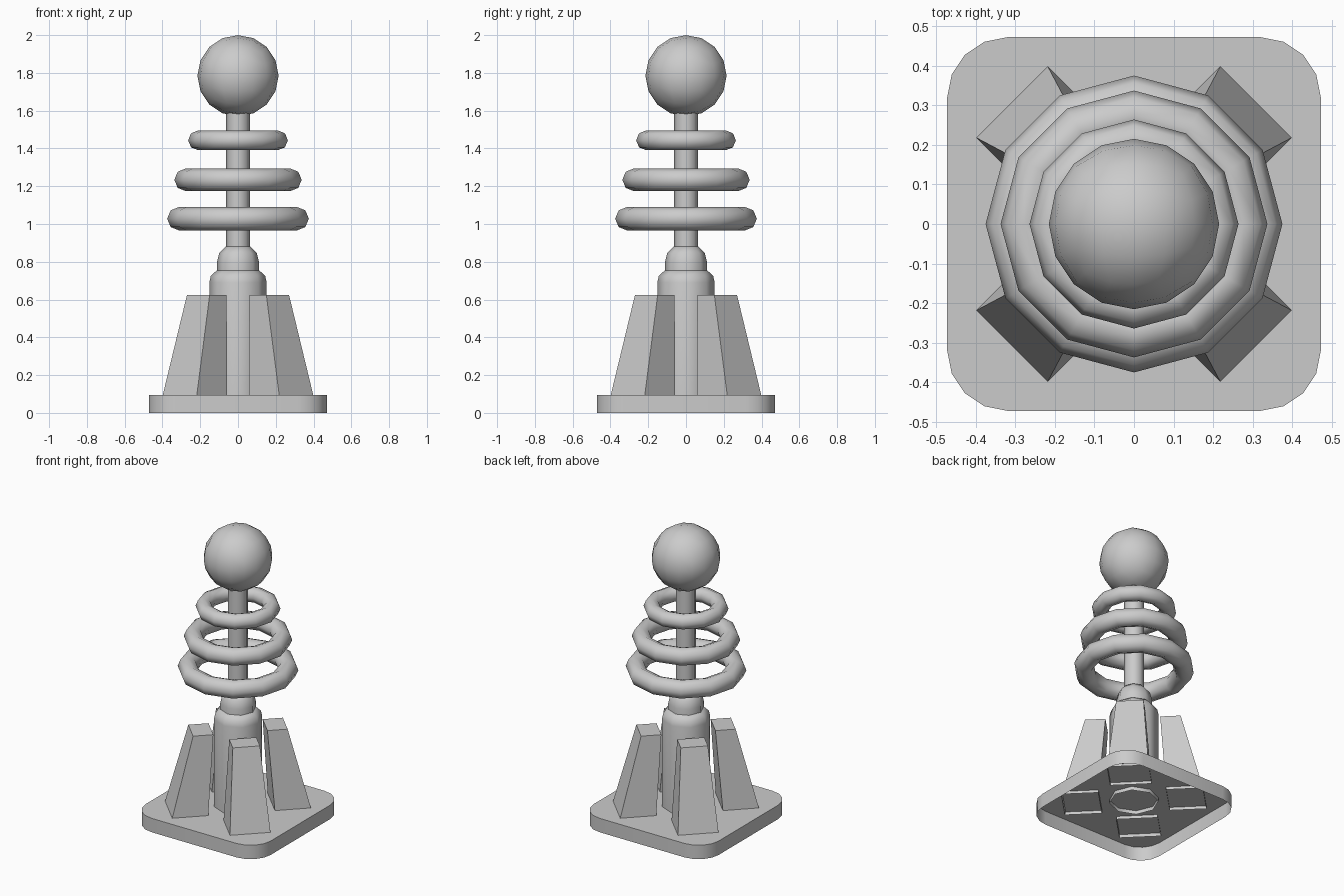
import bpy
import bmesh
from math import pi, sin, cos, tan, radians
from mathutils import Matrix, Vector

if "Cube" in bpy.data.objects:
    bpy.data.objects.remove(bpy.data.objects["Cube"])

GREY = (0.6, 0.6, 0.6, 1)
grey = bpy.data.materials.new("plain grey")
grey.use_nodes = True
grey.diffuse_color = GREY
grey.node_tree.nodes["Principled BSDF"].inputs["Base Color"].default_value = GREY


def finish(bm, name, angle):
    """Turn a bmesh into a named, shaded object."""
    bmesh.ops.recalc_face_normals(bm, faces=bm.faces)
    mesh = bpy.data.meshes.new(name)
    bm.to_mesh(mesh)
    bm.free()
    mesh.materials.append(grey)
    obj = bpy.data.objects.new(name, mesh)
    bpy.context.collection.objects.link(obj)
    bpy.ops.object.select_all(action="DESELECT")
    obj.select_set(True)
    bpy.context.view_layer.objects.active = obj
    bpy.ops.object.shade_smooth_by_angle(angle=radians(angle))
    return obj


def loft(loops, name, angle):
    """Skin rings of points from bottom to top; cap the top, leave the bottom open."""
    bm = bmesh.new()
    rings = [[bm.verts.new(p) for p in loop] for loop in loops]
    n = len(rings[0])
    for low, high in zip(rings, rings[1:]):
        for i in range(n):
            j = (i + 1) % n
            bm.faces.new((low[i], low[j], high[j], high[i]))
    bm.faces.new(rings[-1])
    return finish(bm, name, angle)


def lathe(profile, name, sides=8):
    """Revolve (radius, height) points about the z axis."""
    turns = [2 * pi * i / sides for i in range(sides)]
    return loft([[(r * cos(a), r * sin(a), z) for a in turns] for r, z in profile], name, 50)


def ring(name, outer, tube, height, major=12, minor=8):
    """A torus of the given outer radius."""
    bm = bmesh.new()
    grid = []
    for i in range(major):
        a = 2 * pi * i / major
        row = []
        for k in range(minor):
            b = 2 * pi * k / minor
            r = outer - tube + tube * cos(b)
            row.append(bm.verts.new((r * cos(a), r * sin(a), height + tube * sin(b))))
        grid.append(row)
    for i in range(major):
        a, b = grid[i], grid[(i + 1) % major]
        for k in range(minor):
            m = (k + 1) % minor
            bm.faces.new((a[k], b[k], b[m], a[m]))
    finish(bm, name, 60)


# Base: rounded square shell, open underneath
outline = []
for quarter in range(4):
    corner = Matrix.Rotation(quarter * pi / 2, 3, "Z")
    for step in range(5):
        a = step * pi / 8
        outline.append(corner @ Vector((0.32 + 0.152 * cos(a), 0.32 + 0.152 * sin(a), 0)))
loft([[(p.x, p.y, z) for p in outline] for z in (0, 0.095)], "base_plate", 30)

# Tapered diagonal legs
for side, turn in (("back_left", 45), ("back_right", 135), ("front_right", 225), ("front_left", 315)):
    rot = Matrix.Rotation(radians(turn), 3, "Z")
    loops = []
    for inner, out, half, z in ((0.211, 0.441, 0.129, 0.075), (0.17, 0.297, 0.085, 0.625)):
        section = ((inner, -half), (out, -half), (out, half), (inner, half))
        loops.append([rot @ Vector((x, y, z)) for x, y in section])
    loft(loops, side + "_leg", 10)

# Central column, collar and rod
lathe([(0.152, 0.07), (0.152, 0.69), (0.144, 0.725), (0.112, 0.755)], "column")
lathe([(0.112, 0.72), (0.112, 0.795), (0.1, 0.845), (0.066, 0.88)], "collar")
lathe([(0.063, 0.85), (0.063, 1.62)], "rod")

# Floating rings
ring("lower_ring", 0.375, 0.062, 1.028)
ring("middle_ring", 0.337, 0.06, 1.234)
ring("upper_ring", 0.264, 0.052, 1.443)

# Ball: evenly divided cube pushed out to a sphere
bm = bmesh.new()
bmesh.ops.create_cube(bm, size=2)
bmesh.ops.subdivide_edges(bm, edges=bm.edges[:], cuts=3, use_grid_fill=True)
for v in bm.verts:
    v.co = Vector([tan(c * pi / 4) for c in v.co]).normalized() * 0.215
bmesh.ops.translate(bm, verts=bm.verts, vec=(0, 0, 1.785))
finish(bm, "ball", 60)
